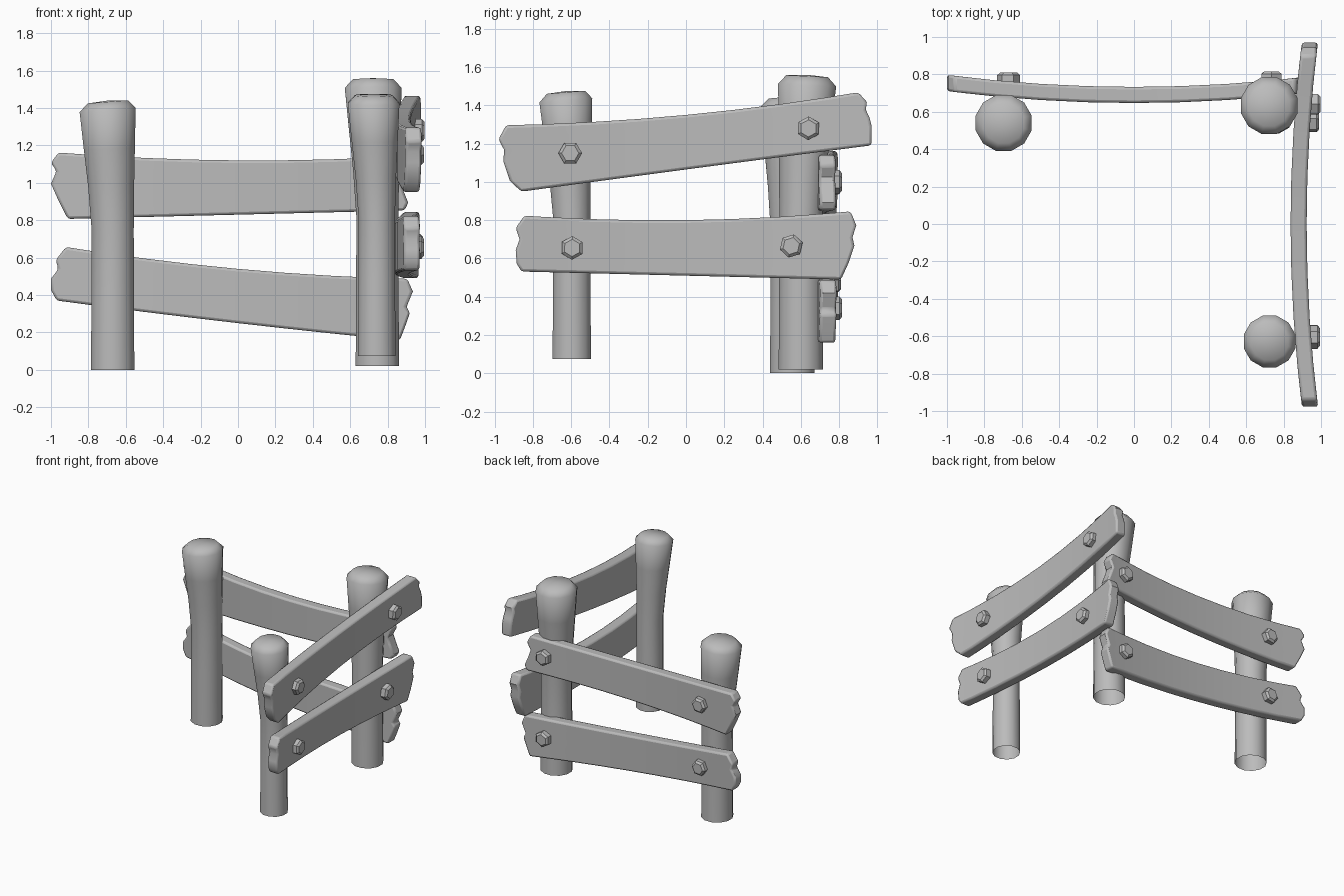
import bpy, bmesh, math
from mathutils import Matrix, Vector

cube = bpy.data.objects.get("Cube")
if cube:
    bpy.data.objects.remove(cube, do_unlink=True)

grey = bpy.data.materials.new("plain grey")
grey.use_nodes = True
grey.diffuse_color = (0.5, 0.5, 0.5, 1)
grey.node_tree.nodes["Principled BSDF"].inputs["Base Color"].default_value = (0.5, 0.5, 0.5, 1)


def finish(bm, name, bevel=0, angle=40):
    bmesh.ops.recalc_face_normals(bm, faces=bm.faces)
    mesh = bpy.data.meshes.new(name)
    bm.to_mesh(mesh)
    bm.free()
    mesh.materials.append(grey)
    obj = bpy.data.objects.new(name, mesh)
    bpy.context.collection.objects.link(obj)
    if bevel:
        mod = obj.modifiers.new("soft edges", "BEVEL")
        mod.width = bevel
        mod.segments = 2
        mod.limit_method = "ANGLE"
        mod.angle_limit = math.radians(50)
    bpy.ops.object.select_all(action="DESELECT")
    obj.select_set(True)
    bpy.context.view_layer.objects.active = obj
    bpy.ops.object.shade_smooth_by_angle(angle=math.radians(angle))
    return obj


# Posts: open-bottomed logs that flare and lean towards a chamfered top
def post(name, foot, head, z0, z1, r0, r1, tilt, sides=12):
    bm = bmesh.new()
    foot, head = Vector(foot), Vector(head)
    height = z1 - z0
    # (height fraction, flare, lean, cap scale)
    profile = [(0, 0, 0, 1), (0.3, -0.08, 0, 1), (0.52, -0.1, 0, 1), (0.68, 0.2, 0.3, 1),
               (0.82, 0.6, 0.65, 1), (0.965, 1, 1, 1), (0.995, 1, 1, 0.72)]
    rings = []
    for h, flare, lean, cap in profile:
        c = foot.lerp(head, lean)
        r = (r0 + (r1 - r0) * flare) * cap
        ring = []
        for i in range(sides):
            a = math.tau * (i + 0.5) / sides
            dx, dy = r * math.cos(a), r * math.sin(a)
            z = z0 + h * height + lean * (tilt[0] * dx + tilt[1] * dy)
            ring.append(bm.verts.new((c.x + dx, c.y + dy, z)))
        rings.append(ring)
    for low, high in zip(rings, rings[1:]):
        for i in range(sides):
            j = (i + 1) % sides
            bm.faces.new((low[i], low[j], high[j], high[i]))
    tip = bm.verts.new((head.x, head.y, z1))
    for i in range(sides):
        bm.faces.new((rings[-1][i], rings[-1][(i + 1) % sides], tip))
    finish(bm, name, angle=60)


post("left_post", (-0.67, 0.555), (-0.697, 0.54), 0, 1.44, 0.12, 0.155, (0.08, 0))
post("corner_post", (0.745, 0.6), (0.723, 0.633), 0.02, 1.56, 0.12, 0.157, (0, -0.05))
post("front_post", (0.742, -0.597), (0.725, -0.628), 0.075, 1.475, 0.104, 0.143, (0, 0.08))


def through(low, mid, high, t):
    return mid + (high - low) / 2 * t + ((high + low) / 2 - mid) * t * t


def bow(t, mid):
    return mid + 0.064 * t * t


# Planks: bowed boards with splintered ends, given as (fraction down, position)
def plank(name, place, mid, top, bottom, start, end):
    bm = bmesh.new()
    rows = len(start)
    columns = [None, -0.75, -0.5, -0.25, 0, 0.25, 0.5, 0.75, None]
    sheets = []
    for side in (-0.043, 0.043):
        sheet = []
        for k, u in enumerate(columns):
            column = []
            for r in range(rows):
                f, t = r / (rows - 1), u
                if u is None:
                    f, t = start[r] if k == 0 else end[r]
                z = through(*top, t) * (1 - f) + through(*bottom, t) * f
                column.append(bm.verts.new(place(t, bow(t, mid) + side, z)))
            sheet.append(column)
        sheets.append(sheet)
    a, b = sheets
    n = len(columns)
    for s in sheets:
        for c in range(n - 1):
            for r in range(rows - 1):
                bm.faces.new((s[c][r], s[c + 1][r], s[c + 1][r + 1], s[c][r + 1]))
    for r in (0, rows - 1):
        for c in range(n - 1):
            bm.faces.new((a[c][r], a[c + 1][r], b[c + 1][r], b[c][r]))
    for c in (0, n - 1):
        for r in range(rows - 1):
            bm.faces.new((a[c][r], a[c][r + 1], b[c][r + 1], b[c][r]))
    finish(bm, name, bevel=0.014)


def along_back(t, depth, z):
    return (t, depth, z)


def along_side(t, depth, z):
    return (depth, t, z)


plank("back_upper_plank", along_back, 0.69, (1.165, 1.12, 1.15), (0.805, 0.83, 0.855),
      [(0, -0.96), (0.16, -1), (0.28, -0.97), (0.47, -1), (0.72, -0.96), (1, -0.91)],
      [(0, 0.86), (0.2, 0.89), (0.4, 0.86), (0.6, 0.88), (0.86, 0.91), (1, 0.89)])
plank("back_lower_plank", along_back, 0.69, (0.67, 0.54, 0.485), (0.375, 0.25, 0.145),
      [(0, -0.92), (0.27, -0.975), (0.42, -0.96), (0.62, -1), (0.82, -1), (1, -0.97)],
      [(0, 0.905), (0.2, 0.935), (0.46, 0.9), (0.54, 0.92), (0.8, 0.89), (1, 0.865)])
plank("side_upper_plank", along_side, 0.88, (1.295, 1.35, 1.485), (0.93, 1.065, 1.195),
      [(0, -0.94), (0.2, -0.98), (0.36, -0.95), (0.52, -0.955), (0.82, -0.92), (1, -0.86)],
      [(0, 0.9), (0.2, 0.945), (0.34, 0.94), (0.5, 0.96), (0.65, 0.97), (1, 0.97)])
plank("side_lower_plank", along_side, 0.88, (0.835, 0.8, 0.86), (0.535, 0.51, 0.485),
      [(0, -0.845), (0.23, -0.89), (0.43, -0.87), (0.62, -0.89), (0.86, -0.885), (1, -0.86)],
      [(0, 0.86), (0.21, 0.89), (0.38, 0.87), (0.5, 0.88), (0.75, 0.85), (1, 0.81)])


# Bolts: tapered hexagonal heads on the outer faces of the planks
def bolt(name, place, t, mid, z, turn):
    bm = bmesh.new()
    base = bow(t, mid) + 0.02
    rings = []
    for out, r in ((0, 0.062), (0.057, 0.062), (0.071, 0.045)):
        ring = []
        for i in range(6):
            a = math.tau * i / 6 + turn
            ring.append(bm.verts.new(place(t + r * math.cos(a), base + out, z + r * math.sin(a))))
        rings.append(ring)
    for low, high in zip(rings, rings[1:]):
        for i in range(6):
            j = (i + 1) % 6
            bm.faces.new((low[i], low[j], high[j], high[i]))
    bm.faces.new(rings[-1])
    bm.faces.new(rings[0])
    finish(bm, name, angle=30)


bolts = [("back_upper_left", along_back, -0.67, 0.69, 0.99, 0.1),
         ("back_upper_right", along_back, 0.735, 0.69, 1.0, 0.5),
         ("back_lower_left", along_back, -0.67, 0.69, 0.48, 0.1),
         ("back_lower_right", along_back, 0.735, 0.69, 0.34, 0.5),
         ("side_upper_front", along_side, -0.605, 0.88, 1.15, 0.0),
         ("side_upper_back", along_side, 0.64, 0.88, 1.28, 0.5),
         ("side_lower_front", along_side, -0.595, 0.88, 0.655, 0.5),
         ("side_lower_back", along_side, 0.55, 0.88, 0.665, 0.3)]
for label, *data in bolts:
    bolt(label + "_bolt", *data)
